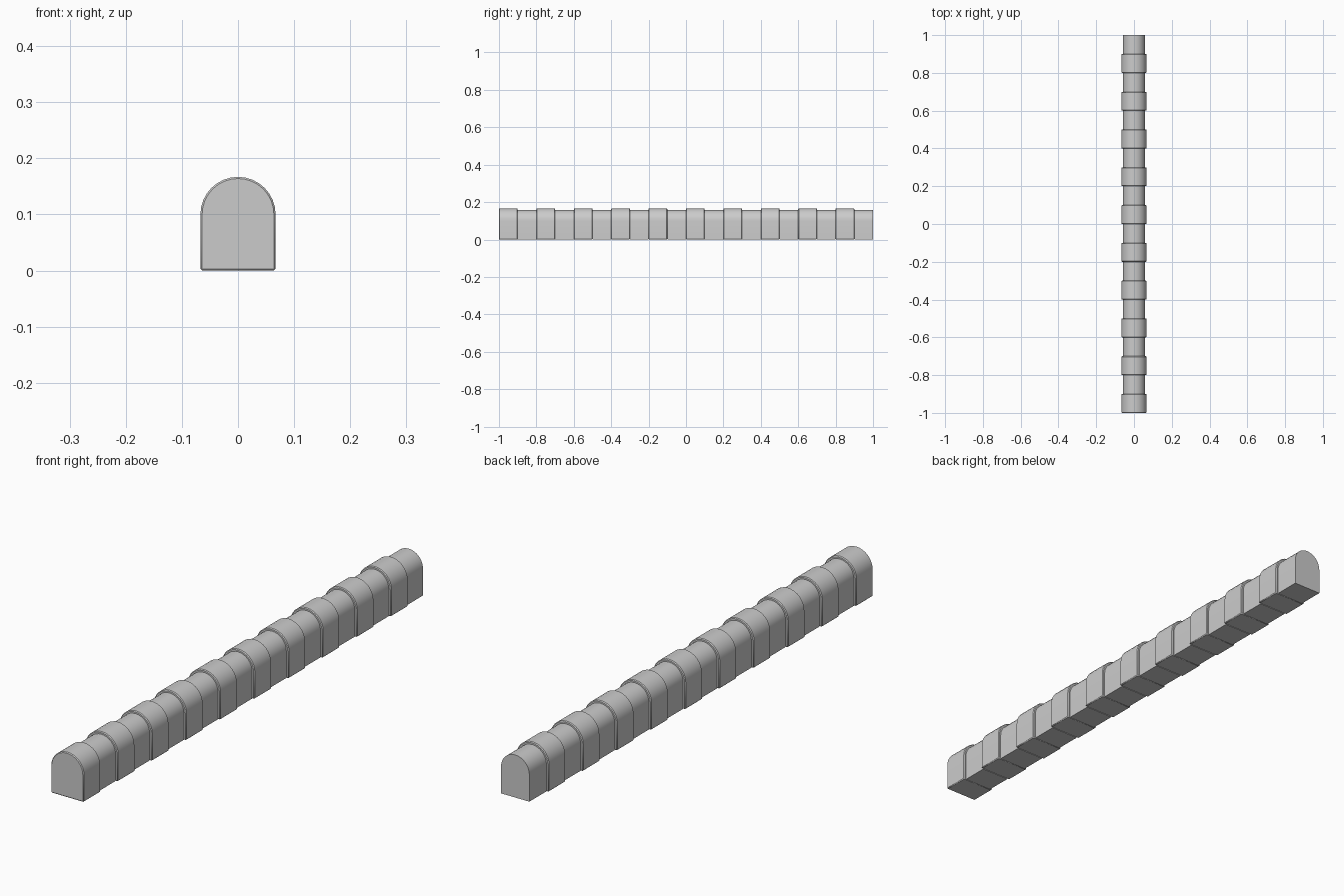
import bpy, bmesh, math

if "Cube" in bpy.data.objects:
    bpy.data.objects.remove(bpy.data.objects["Cube"])

SPRING = 0.1    # height where the arch begins
BLOCK = 0.1     # length of each block
COUNT = 10      # blocks of each kind


def arch_block(name, radius, y0, bevel, steps=16):
    # Arched profile: straight sides with a semicircular top
    profile = [(-radius, 0), (radius, 0)]
    for i in range(steps + 1):
        a = math.pi * i / steps
        profile.append((radius * math.cos(a), SPRING + radius * math.sin(a)))

    # Extrude the profile along y
    bm = bmesh.new()
    face = bm.faces.new([bm.verts.new((x, y0, z)) for x, z in profile])
    ext = bmesh.ops.extrude_face_region(bm, geom=[face], use_keep_orig=True)
    verts = [v for v in ext["geom"] if isinstance(v, bmesh.types.BMVert)]
    bmesh.ops.translate(bm, verts=verts, vec=(0, BLOCK, 0))
    bmesh.ops.recalc_face_normals(bm, faces=bm.faces)
    mesh = bpy.data.meshes.new(name)
    bm.to_mesh(mesh)
    bm.free()

    obj = bpy.data.objects.new(name, mesh)
    bpy.context.collection.objects.link(obj)
    bpy.ops.object.select_all(action='DESELECT')
    obj.select_set(True)
    bpy.context.view_layer.objects.active = obj
    bpy.ops.object.shade_smooth_by_angle(angle=math.radians(30))

    # Slightly softened edges
    if bevel:
        mod = obj.modifiers.new("soft_edges", 'BEVEL')
        mod.width = bevel
        mod.segments = 1
        mod.limit_method = 'ANGLE'
        mod.angle_limit = math.radians(40)

    # Repeat along the wall, every second block
    arr = obj.modifiers.new("repeat", 'ARRAY')
    arr.count = COUNT
    arr.use_relative_offset = False
    arr.use_constant_offset = True
    arr.constant_offset_displace = (0, 2 * BLOCK, 0)
    return obj


# Wide blocks start at the front, narrow blocks fill between them
arch_block("wide_blocks", 0.067, -1.0, 0.003)
arch_block("narrow_blocks", 0.058, -1.0 + BLOCK, 0)
